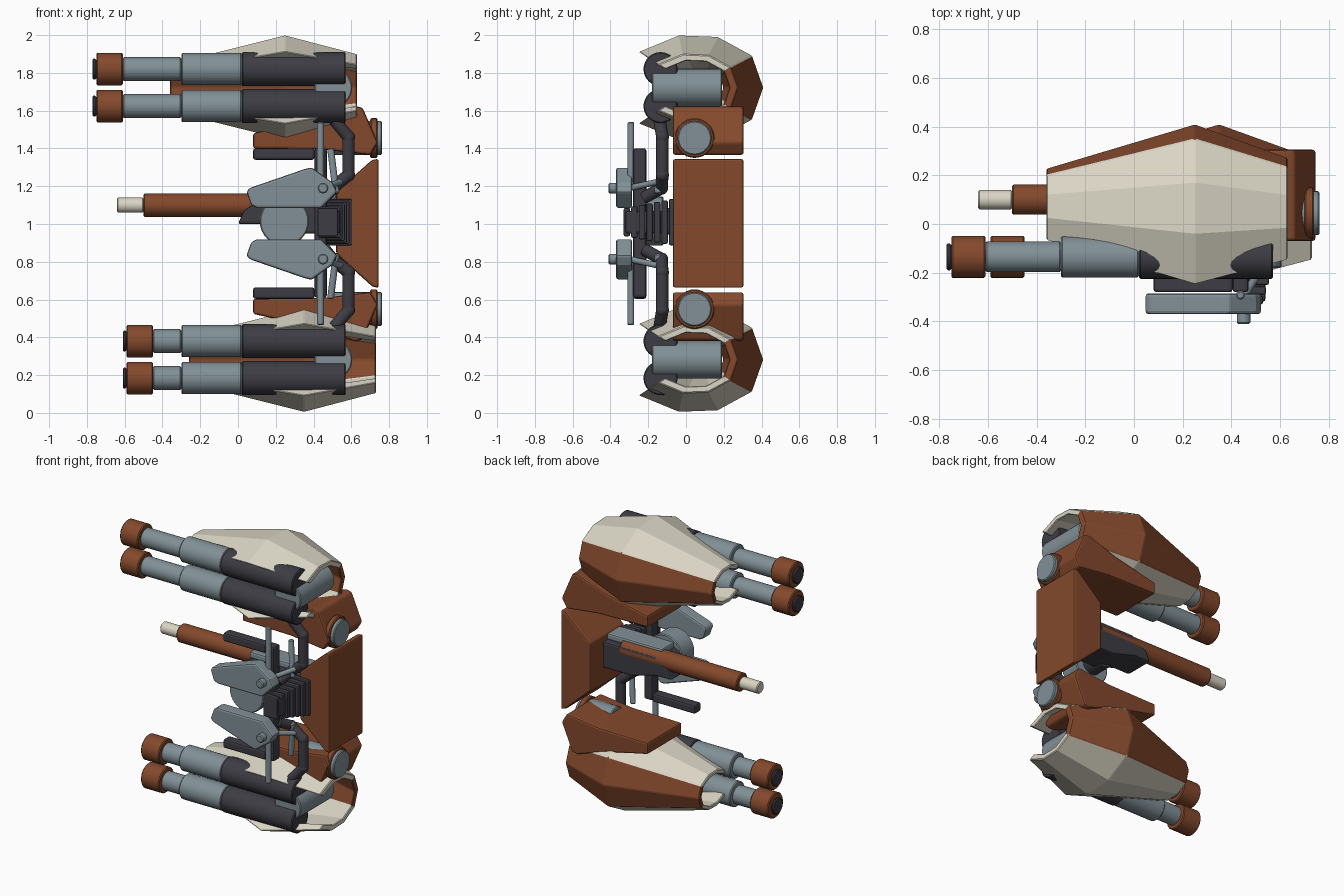
import bpy, bmesh, math
from mathutils import Vector

if "Cube" in bpy.data.objects:
    bpy.data.objects.remove(bpy.data.objects["Cube"])

MID = 1.002  # height of the mirror plane


def material(name, rgb):
    m = bpy.data.materials.new(name)
    m.diffuse_color = (*rgb, 1)
    m.use_nodes = True
    m.node_tree.nodes["Principled BSDF"].inputs["Base Color"].default_value = m.diffuse_color
    return m


CREAM = material("cream", (0.70, 0.665, 0.555))
BROWN = material("rust_brown", (0.23, 0.066, 0.025))
STEEL = material("steel_grey", (0.22, 0.28, 0.31))
DARK = material("charcoal", (0.047, 0.046, 0.058))


def add(name, bm, *mats):
    bmesh.ops.recalc_face_normals(bm, faces=bm.faces)
    me = bpy.data.meshes.new(name)
    bm.to_mesh(me)
    bm.free()
    for m in mats:
        me.materials.append(m)
    ob = bpy.data.objects.new(name, me)
    bpy.context.collection.objects.link(ob)
    return ob


def bevel(ob, width, segments=2):
    if width:
        b = ob.modifiers.new("bevel", 'BEVEL')
        b.width, b.segments, b.limit_method = width, segments, 'ANGLE'
    return ob


def tube(name, a, b, r, mat, n=32, r2=None, edge=0.006):
    """Cylinder from a to b."""
    a, b = Vector(a), Vector(b)
    d = b - a
    bm = bmesh.new()
    bmesh.ops.create_cone(bm, cap_ends=True, segments=n, radius1=r,
                          radius2=r if r2 is None else r2, depth=d.length)
    for f in bm.faces:
        f.smooth = len(f.verts) == 4
    for e in bm.edges:
        e.smooth = all(f.smooth for f in e.link_faces)
    rot = d.to_track_quat('Z', 'Y').to_matrix().to_4x4()
    rot.translation = (a + b) / 2
    bm.transform(rot)
    return bevel(add(name, bm, mat), edge, 1)


def prism(name, outline, y0, y1, mat, width=0.012):
    """Outline in x, z extruded along y."""
    bm = bmesh.new()
    f = bm.faces.new([bm.verts.new((x, y0, z)) for x, z in outline])
    ext = bmesh.ops.extrude_face_region(bm, geom=[f])["geom"]
    bmesh.ops.translate(bm, vec=(0, y1 - y0, 0),
                        verts=[v for v in ext if isinstance(v, bmesh.types.BMVert)])
    return bevel(add(name, bm, mat), width)


def box(name, x0, x1, y0, y1, z0, z1, mat, width=0.012):
    return prism(name, [(x0, z0), (x1, z0), (x1, z1), (x0, z1)], y0, y1, mat, width)


def pipe(name, points, r, mat):
    """Bent round pipe through the points."""
    for i, (a, b) in enumerate(zip(points, points[1:])):
        tube(f"{name}_{i + 1}", a, b, r, mat, 20, edge=0)
    for i, p in enumerate(points[1:-1]):
        bm = bmesh.new()
        bmesh.ops.create_uvsphere(bm, u_segments=20, v_segments=10, radius=r * 1.06)
        bmesh.ops.translate(bm, vec=p, verts=bm.verts)
        for f in bm.faces:
            f.smooth = True
        add(f"{name}_joint_{i + 1}", bm, mat)


# Armour shell: faceted open section lofted through three stations
HALF = [(-0.25, 0.19), (-0.04, 0.276), (0.17, 0.268), (0.35, 0.17)]
SECTION = HALF + [(0.41, 0)] + [(y, -z) for y, z in reversed(HALF)]


def shell(name, shift, zc):
    n = len(SECTION)
    bm = bmesh.new()
    rings = []
    for x, s, c in ((-0.36, 0.45, 0.075), (0.25, 1, 0.07), (0.63, 0.64, 0.055)):
        outer = [((y - 0.07) * s + c, z * s) for y, z in SECTION]
        inner = [((y - c) * 0.8 + c, z * 0.8) for y, z in outer]
        rings.append([bm.verts.new((x + shift, y, zc + z))
                      for y, z in outer + inner[::-1]])
    brown = (3, 4, 2 * n - 5, 2 * n - 6)
    for a, b in zip(rings, rings[1:]):
        for i in range(2 * n):
            j = (i + 1) % (2 * n)
            f = bm.faces.new((a[i], a[j], b[j], b[i]))
            f.material_index = int(i in brown)
    for r in (rings[0], rings[-1]):
        for i in range(n - 1):
            f = bm.faces.new((r[i], r[i + 1], r[2 * n - 2 - i], r[2 * n - 1 - i]))
            f.material_index = int(i in brown)
    bevel(add(name, bm, CREAM, BROWN), 0.005, 1)


for side, s in (("upper", 1), ("lower", -1)):
    def Z(z):
        return MID + s * (z - MID)

    up = s > 0
    pod = Z(1.722)
    shell(f"{side}_armour_shell", 0 if up else 0.1, pod)

    # Twin guns with stepped barrels
    muzzle = -0.61 if up else -0.45
    for k, dz in (("outer", 0.098), ("inner", -0.098)):
        z = pod + s * dz
        stages = [("breech", 0.02, 0.57, 0.09, DARK),
                  ("sleeve", -0.30, 0.02, 0.085, STEEL),
                  ("barrel", muzzle, -0.30, 0.063, STEEL),
                  ("muzzle", muzzle - 0.14, muzzle, 0.086, BROWN),
                  ("bore", muzzle - 0.16, muzzle - 0.14, 0.055, DARK)]
        for part, x0, x1, r, mat in stages:
            tube(f"{side}_{k}_{part}", (x0, -0.135, z), (x1, -0.135, z), r, mat)

    # Trunnion holding the guns inside the shell
    tube(f"{side}_trunnion", (0.505, -0.18, pod), (0.505, 0.19, pod), 0.1, STEEL)

    # Bracket and hinge joining the pod to the column
    prism(f"{side}_bracket",
          [(x, Z(z)) for x, z in ((0.08, 1.40), (0.08, 1.48), (0.40, 1.55), (0.62, 1.625),
                                  (0.66, 1.615), (0.74, 1.43), (0.70, 1.365), (0.45, 1.395))],
          -0.07, 0.305, BROWN)
    zh = Z(1.455)
    tube(f"{side}_hinge_flange", (0.70, 0.045, zh), (0.738, 0.045, zh), 0.105, BROWN)
    tube(f"{side}_hinge_pin", (0.50, 0.045, zh), (0.762, 0.045, zh), 0.09, STEEL)

    # Side shield plate with its bolt
    prism(f"{side}_shield_plate",
          [(x, Z(z)) for x, z in ((0.045, 1.17), (0.07, 1.10), (0.10, 1.085), (0.44, 1.085),
                                  (0.525, 1.17), (0.50, 1.22), (0.39, 1.30), (0.35, 1.29),
                                  (0.06, 1.19))],
          -0.37, -0.285, STEEL)
    tube(f"{side}_shield_bolt", (0.45, -0.41, Z(1.19)), (0.45, -0.29, Z(1.19)), 0.028, STEEL)

    # Control rods, foot rest and bent arm
    tube(f"{side}_long_rod", (0.437, -0.292, Z(1.18)), (0.437, -0.292, Z(1.54)), 0.018, STEEL)
    tube(f"{side}_slanted_rod", (0.52, -0.15, Z(1.16)), (0.49, -0.12, Z(1.40)), 0.018, STEEL)
    tube(f"{side}_link_rod", (0.45, -0.30, Z(1.19)), (0.56, -0.12, Z(1.23)), 0.016, STEEL)
    box(f"{side}_foot_rest", 0.08, 0.405, -0.28, -0.21,
        min(Z(1.34), Z(1.40)), max(Z(1.34), Z(1.40)), DARK)
    pipe(f"{side}_bent_arm",
         [(0.51, -0.14, Z(1.55)), (0.585, -0.125, Z(1.46)), (0.585, -0.125, Z(1.26)),
          (0.50, -0.13, Z(1.19)), (0.46, -0.22, Z(1.14))], 0.033, DARK)

# Central column
prism("rear_column", [(0.745, 0.66), (0.745, 1.345), (0.71, 1.34), (0.52, 1.17),
                      (0.52, 0.84), (0.71, 0.67)], -0.07, 0.305, BROWN)

# Upright bar tying the foot rests together
box("upright_bar", 0.405, 0.47, -0.28, -0.21, 0.61, 1.40, DARK)

# Middle gun
tube("middle_barrel", (-0.50, 0.10, 1.10), (0.40, 0.10, 1.10), 0.062, BROWN)
tube("middle_barrel_tip", (-0.64, 0.10, 1.10), (-0.50, 0.10, 1.10), 0.04, CREAM)
prism("middle_receiver", [(0.0, 1.0), (0.03, 1.07), (0.12, 1.13), (0.54, 1.13),
                          (0.54, 0.95), (0.30, 0.95), (0.12, 1.0)], -0.05, 0.16, DARK)
box("receiver_cover", 0.10, 0.52, -0.02, 0.12, 1.13, 1.175, STEEL)

# Seat pan and ribbed seat back
tube("seat_disc", (0.245, -0.26, 1.015), (0.245, -0.12, 1.015), 0.13, STEEL)
tube("seat_mount", (0.245, -0.14, 1.015), (0.245, 0.0, 1.015), 0.07, DARK)
for i in range(7):
    y, h = -0.33 + 0.04 * i, 0.075 + 0.008 * i
    box(f"seat_back_rib_{i + 1}", 0.42 + 0.008 * i, 0.53 + 0.012 * i, y, y + 0.034,
        1.01 - h, 1.01 + h, DARK, 0.008)
box("seat_back_core", 0.46, 0.54, -0.32, -0.04, 0.95, 1.07, DARK)
